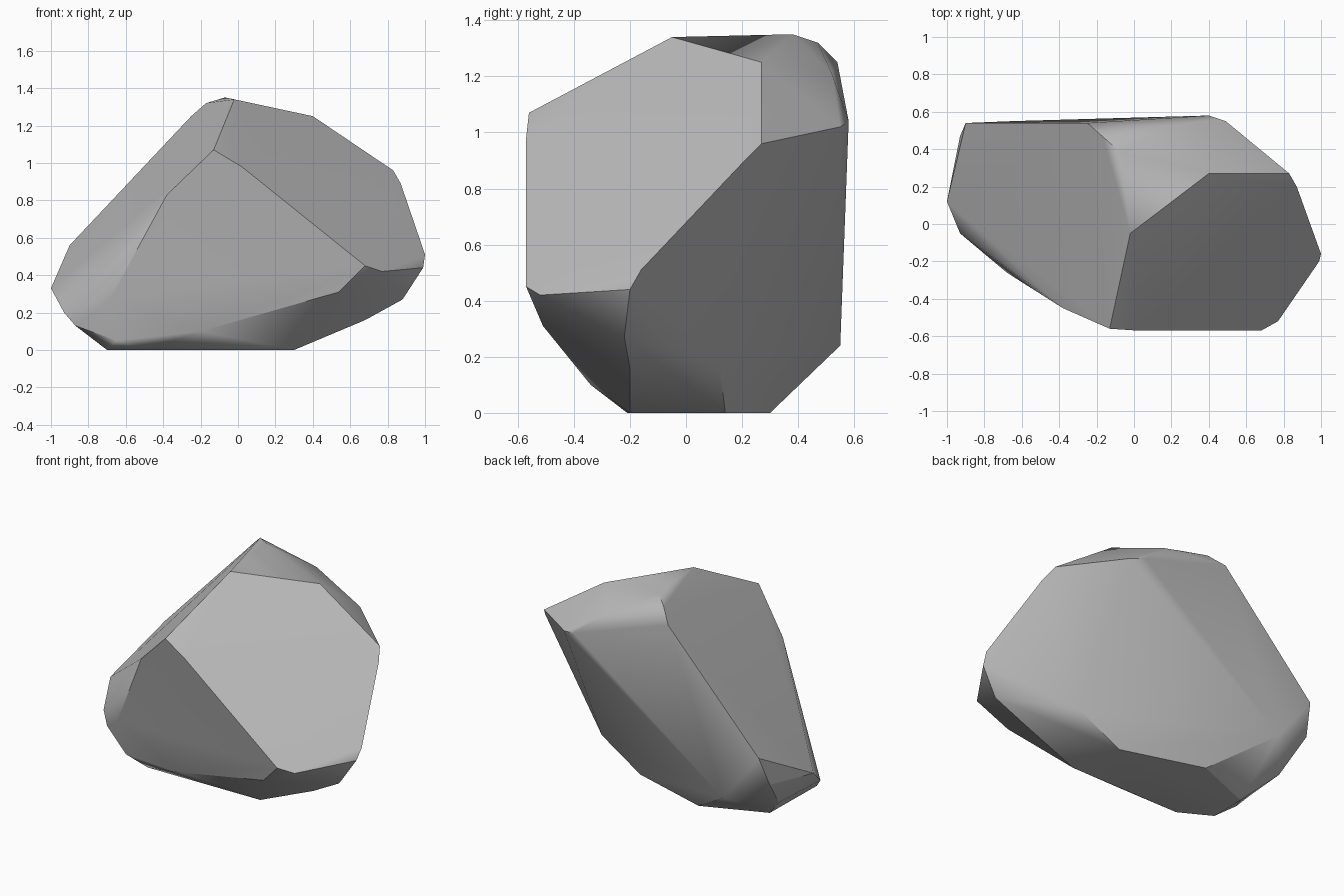
import bpy
import bmesh
from math import radians

# Remove the default cube only
default_cube = bpy.data.objects.get("Cube")
if default_cube:
    bpy.data.objects.remove(default_cube, do_unlink=True)


def make_material(name, colour):
    material = bpy.data.materials.new(name)
    material.use_nodes = True
    material.diffuse_color = colour
    material.node_tree.nodes["Principled BSDF"].inputs["Base Color"].default_value = colour
    return material


# Corners of each facet of the boulder, in hundredths of a unit
front_facet = [(-13, -56, 107), (-38, -45, 83), (-68, -26, 28), (-65, -22, 5),
               (-20, -34, 10), (54, -51, 31), (68, -57, 45), (2, -57, 98)]
summit = [(-2, -5, 134), (-7, 38, 135), (-17, 47, 132), (-25, 54, 125), (40, 27, 125)]
left_shoulder = [(77, -52, 42), (100, -16, 51), (87, 20, 89), (83, 27, 96)]
left_underside = [(99, -20, 44), (88, -22, 27), (68, -20, 16), (52, 12, 17)]
back_facet = [(40, 58, 104), (49, 55, 102), (20, 52, 121), (-90, 54, 56), (-65, 55, 24)]
right_edge = [(-100, 12, 33), (-93, -5, 20), (-87, -10, 13), (-93, 47, 37), (-87, 29, 17)]
base = [(-70, -10, 0), (-50, -21, 0), (30, -20, 0), (23, 14, 0), (-30, 30, 0), (-70, 14, 0)]

# Wrap the corners in a convex shell and merge nearly flat facets
shell = bmesh.new()
for facet in (front_facet, summit, left_shoulder, left_underside, back_facet, right_edge, base):
    for corner in facet:
        shell.verts.new([value / 100 for value in corner])
hull = bmesh.ops.convex_hull(shell, input=shell.verts)
loose = [item for item in hull["geom_interior"] if isinstance(item, bmesh.types.BMVert)]
bmesh.ops.delete(shell, geom=loose, context="VERTS")
bmesh.ops.dissolve_limit(shell, angle_limit=radians(5), verts=shell.verts, edges=shell.edges)
bmesh.ops.recalc_face_normals(shell, faces=shell.faces)

mesh = bpy.data.meshes.new("boulder")
shell.to_mesh(mesh)
shell.free()
mesh.materials.append(make_material("stone grey", (0.5, 0.5, 0.5, 1)))
boulder = bpy.data.objects.new("boulder", mesh)
bpy.context.collection.objects.link(boulder)

# Soft corners between facets, crisp main ridges
bpy.ops.object.select_all(action="DESELECT")
boulder.select_set(True)
bpy.context.view_layer.objects.active = boulder
bpy.ops.object.shade_smooth_by_angle(angle=radians(32))
weighting = boulder.modifiers.new("flat facet shading", "WEIGHTED_NORMAL")
weighting.keep_sharp = True
